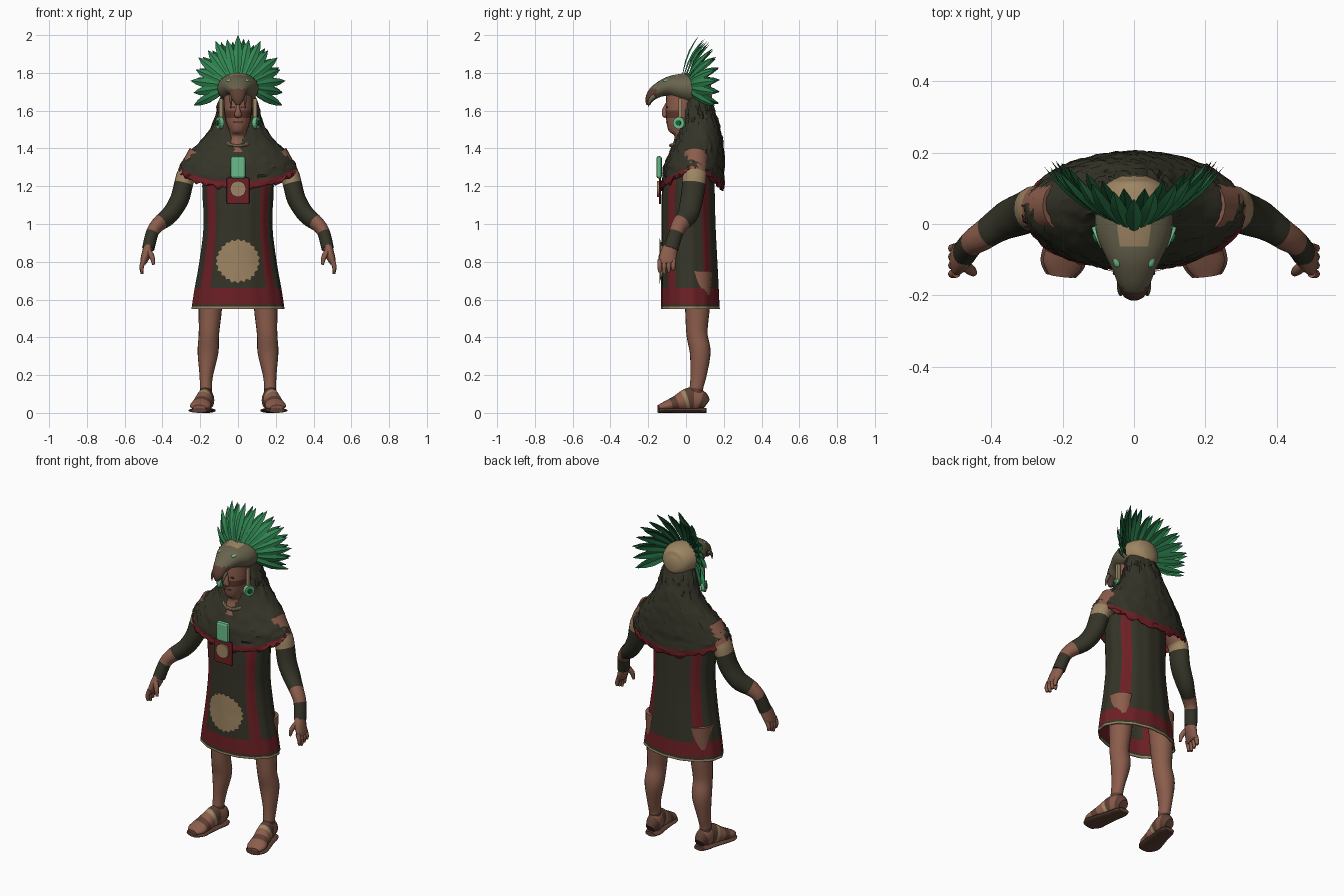
import bpy, bmesh, math, random
from mathutils import Vector

random.seed(4)
if "Cube" in bpy.data.objects:
    bpy.data.objects.remove(bpy.data.objects["Cube"])


def material(name, *rgb):
    m = bpy.data.materials.new(name)
    m.use_nodes = True
    m.diffuse_color = (*rgb, 1)
    m.node_tree.nodes["Principled BSDF"].inputs["Base Color"].default_value = (*rgb, 1)
    return m


DARK = material("dark cloth", .035, .034, .021)
RED = material("red trim", .15, .014, .018)
SKIN = material("skin", .26, .11, .072)
PAINT = material("face paint", .12, .04, .03)
BEIGE = material("beige", .34, .235, .125)
GREEN = material("feather green", .03, .24, .085)
DEEP = material("deep green", .013, .11, .04)
JADE = material("jade", .14, .5, .25)
OLIVE = material("olive grey", .14, .125, .075)
BROWN = material("leather brown", .11, .05, .034)


def make(name, verts, faces, mats, index=None, angle=50):
    me = bpy.data.meshes.new(name)
    me.from_pydata([tuple(v) for v in verts], [], faces)
    for m in mats:
        me.materials.append(m)
    if index:
        me.polygons.foreach_set("material_index", index)
    bm = bmesh.new()
    bm.from_mesh(me)
    bmesh.ops.recalc_face_normals(bm, faces=bm.faces)
    bm.to_mesh(me)
    bm.free()
    ob = bpy.data.objects.new(name, me)
    bpy.context.collection.objects.link(ob)
    bpy.ops.object.select_all(action='DESELECT')
    ob.select_set(True)
    bpy.context.view_layer.objects.active = ob
    bpy.ops.object.shade_smooth_by_angle(angle=math.radians(angle))
    return ob


def resample(rows, sub):
    """Catmull-Rom through the rows; returns (t, row) pairs."""
    out, last = [], len(rows) - 1
    for i in range(last):
        a, b, c, d = (rows[max(0, min(last, i + k))] for k in (-1, 0, 1, 2))
        for s in range(sub):
            f = s / sub
            out.append((i + f, [q + .5 * f * (r - p + f * (2 * p - 5 * q + 4 * r - w + f * (3 * (q - r) + w - p)))
                                for p, q, r, w in zip(a, b, c, d)]))
    return out + [(last, list(rows[-1]))]


def loft(name, rows, mats, rule=None, n=20, sub=4, side=1, flat=False, caps=True, shift=None, angle=50):
    """Skin elliptical rings (x, y, z, half width, half depth) along a path."""
    rings = resample(rows, sub)
    pts = [Vector(r[:3]) for _, r in rings]
    verts, faces, index = [], [], []
    for i, (t, r) in enumerate(rings):
        d = Vector((0, 0, 1)) if flat else (pts[min(i + 1, len(pts) - 1)] - pts[max(i - 1, 0)]).normalized()
        u = (Vector((1, 0, 0)) - d * d.x).normalized()
        v = d.cross(u)
        for j in range(n):
            a = 2 * math.pi * j / n
            p = pts[i] + u * r[3] * math.cos(a) + v * r[4] * math.sin(a)
            if shift:
                p = shift(p, t, a, r)
            verts.append((p.x * side, p.y, p.z))
    for i in range(len(rings) - 1):
        for j in range(n):
            k = (j + 1) % n
            f = (i * n + j, i * n + k, (i + 1) * n + k, (i + 1) * n + j)
            faces.append(f)
            c = sum((Vector(verts[q]) for q in f), Vector()) / 4
            index.append(rule((rings[i][0] + rings[i + 1][0]) / 2, (j + .5) * 360 / n, c) if rule else 0)
    if caps:
        faces += [tuple(range(n)), tuple(range(len(verts) - n, len(verts)))]
        index += [index[0], index[-1]]
    return make(name, verts, faces, mats, index, angle)


def upright(rows):
    """(z, half width, front y, back y) to ring rows."""
    return [(0, (f + b) / 2, z, w, (b - f) / 2) for z, w, f, b in rows]


def block(name, loc, size, mat, bevel=.008):
    bpy.ops.mesh.primitive_cube_add(size=1, location=loc)
    ob = bpy.context.object
    ob.name, ob.scale = name, size
    bpy.ops.object.transform_apply(location=False, rotation=False)
    ob.data.materials.append(mat)
    mod = ob.modifiers.new("bevel", 'BEVEL')
    mod.width, mod.segments = bevel, 2
    return ob


def disc(name, loc, radius, depth, mat, rot, n=20):
    bpy.ops.mesh.primitive_cylinder_add(vertices=n, radius=radius, depth=depth, location=loc, rotation=rot)
    bpy.context.object.name = name
    bpy.context.object.data.materials.append(mat)


def ball(name, loc, size, mat):
    bpy.ops.mesh.primitive_uv_sphere_add(segments=14, ring_count=8, location=loc)
    ob = bpy.context.object
    ob.name, ob.scale = name, size
    ob.data.materials.append(mat)
    bpy.ops.object.shade_smooth()


# Robe with hem bands and four corner stripes
def robe_rule(t, ang, c):
    a = abs((ang + 90) % 180 - 90)
    if c.z < .562:
        return 2
    if c.z < .575:
        return 0
    return 1 if c.z < .66 or 30 < a < 50 else 0


def pleat(p, t, a, r):
    k = .012 * math.sin(14 * a)
    return Vector((p.x * (1 + k), p.y + (p.y - r[1]) * k, p.z))


robe = loft("robe", upright([(.55, .245, -.132, .178), (.562, .243, -.132, .177), (.575, .241, -.132, .176),
                             (.66, .228, -.131, .172), (.8, .203, -.13, .165), (1, .18, -.128, .155),
                             (1.2, .188, -.125, .15), (1.35, .17, -.09, .14), (1.42, .09, -.04, .1)]),
            [DARK, RED, BEIGE], robe_rule, n=72, sub=3, flat=True, caps=False, shift=pleat)
robe.modifiers.new("thickness", 'SOLIDIFY').thickness = .006

# Sunburst plate following the robe front
sun_v, sun_f, n = [], [], 44
for i, rad in enumerate((.01, .05, .085, .108)):
    for j in range(n):
        q = rad + (.012 * (j % 2) if i == 3 else 0)
        x, z = q * math.cos(2 * math.pi * j / n), .805 + q * math.sin(2 * math.pi * j / n)
        w = .2 + max(0, .8 - z) * .18
        sun_v.append((x, .017 - .147 * math.sqrt(1 - (x / w) ** 2) - .009, z))
        if i:
            k = (j + 1) % n
            sun_f.append((i * n - n + j, i * n - n + k, i * n + k, i * n + j))
sun_f.append(tuple(range(n)))
make("sunburst", sun_v, sun_f, [BEIGE])


# Hooded cape with ragged red edge
def drape(p, t, a, r):
    low = max(0, (t - 3) / 4)
    p.z -= low * .1 * abs(math.sin(a)) ** 1.3
    g = random.uniform(-.006, .006) if t > .5 else 0
    p.x += g * math.cos(a)
    p.y += g * math.sin(a)
    p.z += random.uniform(-.012, .012) * (t > 6.6)
    return p


cape = loft("hooded_cape", upright([(1.71, .08, .0, .11), (1.62, .11, -.015, .145), (1.54, .13, -.025, .172),
                                    (1.46, .178, -.05, .192), (1.4, .24, -.088, .2), (1.35, .282, -.118, .202),
                                    (1.315, .305, -.126, .202), (1.285, .312, -.13, .2)]),
            [DARK, RED], lambda t, a, c: int(t > 6.2), n=72, flat=True, caps=False, shift=drape, angle=35)
cape.modifiers.new("thickness", 'SOLIDIFY').thickness = .008

# Head, face and necklace
loft("head", [(0, -.01, 1.38, .075, .08), (0, 0, 1.46, .055, .06), (0, -.03, 1.49, .045, .06),
              (0, -.03, 1.53, .06, .072), (0, -.025, 1.6, .074, .083), (0, -.02, 1.69, .075, .085)],
     [SKIN, PAINT], lambda t, a, c: int(1.555 < c.z < 1.595 and c.y < -.03), flat=True)
loft("nose", [(0, -.1, 1.635, .008, .01), (0, -.112, 1.6, .013, .016), (0, -.112, 1.575, .02, .014),
              (0, -.105, 1.565, .01, .005)], [SKIN], n=10)
block("mouth", (0, -.099, 1.54), (.045, .012, .01), PAINT, .003)
bpy.ops.mesh.primitive_torus_add(major_radius=.066, minor_radius=.009, major_segments=28, minor_segments=8,
                                 location=(0, -.018, 1.435), rotation=(.3, 0, 0))
bpy.context.object.name = "necklace"
bpy.context.object.data.materials.append(BEIGE)


# Bird-shaped helmet with hooked beak
def helmet_rule(t, a, c):
    if c.y > .045 or (abs(c.x) < .04 and c.y > -.06 and c.z > 1.76):
        return 1
    return 2 if c.y < -.155 and c.z < 1.715 else 0


loft("bird_helmet", [(0, .135, 1.705, .035, .04), (0, .11, 1.705, .08, .075), (0, .05, 1.715, .106, .086),
                     (0, -.02, 1.722, .107, .076), (0, -.08, 1.727, .085, .058), (0, -.13, 1.716, .06, .042),
                     (0, -.17, 1.692, .044, .033), (0, -.194, 1.66, .032, .022), (0, -.2, 1.63, .012, .01)],
     [OLIVE, BEIGE, BROWN], helmet_rule, n=28)


# Feather crest
def feather(verts, faces, base, tip, width):
    d = (tip - base).normalized()
    s = d.cross(Vector((0, -1, 0))).normalized()
    up = s.cross(d)
    b = len(verts)
    for f, w in ((0, .35), (.35, .85), (.6, 1), (.82, .65), (1, .03)):
        c = base.lerp(tip, f) + up * .012 * math.sin(math.pi * f)
        verts += [c - s * w * width, c + up * .008 * w, c + s * w * width]
    for i in range(4):
        q = b + i * 3
        faces += [(q, q + 1, q + 4, q + 3), (q + 1, q + 2, q + 5, q + 4)]


for name, mat, count, back, reach in (("front_feathers", GREEN, 17, 0, 1), ("back_feathers", DEEP, 16, .018, .93)):
    fv, ff = [], []
    for i in range(count):
        a = math.radians(112) * (2 * i / (count - 1) - 1)
        sx, cz = math.sin(a), math.cos(a)
        q = reach * (1 if i % 2 == 0 else .94)
        base = Vector((.07 * sx, -.02 + back + .03 * abs(sx), 1.73 + .05 * cz))
        tip = Vector((.252 * sx * q, .07 + back + .09 * abs(sx), 1.73 + .27 * cz * q))
        feather(fv, ff, base, tip, .024)
    make(name, fv, ff, [mat], angle=25)

# Chest pendant
block("pendant_backing", (0, -.138, 1.175), (.12, .012, .14), RED)
block("pendant_jade", (0, -.142, 1.3), (.08, .03, .12), JADE, .014)
disc("pendant_disc", (0, -.147, 1.185), .042, .014, BEIGE, (math.pi / 2, 0, 0))


def arm_rule(t, a, c):
    return 1 if 1 < t < 2 else 2 if 2 < t < 4.8 or t > 6 else 0


# Mirrored parts
for s, side in ((1, "left"), (-1, "right")):
    block(side + "_eye", (s * .03, -.1, 1.618), (.024, .012, .009), PAINT, .003)
    block(side + "_ear_strap", (s * .09, -.03, 1.6), (.022, .02, .13), BEIGE, .005)
    disc(side + "_ear_spool", (s * .097, -.035, 1.535), .032, .022, JADE, (0, math.pi / 2, s * -.4))
    disc(side + "_ear_spool_hub", (s * .101, -.037, 1.535), .014, .026, DEEP, (0, math.pi / 2, s * -.4))
    ball(side + "_helmet_eye", (s * .045, -.1, 1.757), (.014, .022, .01), JADE)
    loft(side + "_beak_hook", [(.038, -.165, 1.68, .01, .014), (.038, -.19, 1.655, .008, .01),
                               (.036, -.2, 1.622, .002, .002)], [OLIVE], n=8, side=s)
    loft(side + "_arm", [(.2, .05, 1.36, .07, .07), (.27, .045, 1.265, .052, .064), (.287, .042, 1.215, .05, .062),
                         (.31, .03, 1.13, .05, .06), (.36, .01, 1.05, .046, .055), (.42, -.03, 1, .038, .045),
                         (.453, -.052, .955, .034, .038), (.475, -.08, .87, .033, .04)],
         [SKIN, BEIGE, DARK], arm_rule, side=s, sub=5)
    loft(side + "_palm", [(.47, -.075, .89, .026, .034), (.482, -.09, .85, .026, .045),
                          (.498, -.1, .805, .02, .045), (.502, -.1, .79, .014, .04)], [SKIN], n=14, side=s)
    for i in range(4):
        y = -.138 + i * .024
        drop = .735 + .01 * abs(i - 1)
        loft(f"{side}_finger_{i + 1}", [(.498, y, .81, .013, .013), (.51, y - .002, .775, .012, .012),
                                        (.508, y, drop, .007, .008)], [SKIN], n=8, sub=3, side=s)
    loft(side + "_thumb", [(.475, -.115, .86, .016, .016), (.455, -.132, .825, .014, .014),
                           (.447, -.138, .785, .007, .008)], [SKIN], n=8, side=s)
    loft(side + "_leg", [(.14, .06, .75, .072, .078), (.147, .06, .55, .062, .065), (.154, .058, .42, .054, .056),
                         (.159, .075, .32, .055, .055), (.168, .066, .2, .036, .043), (.17, .055, .13, .032, .036),
                         (.17, .052, .06, .036, .042)],
         [SKIN, BROWN], lambda t, a, c: int(.1 < c.z < .125), sub=5, side=s)
    foot = [(.165, .108, .045, .026, .03), (.165, .075, .065, .04, .055), (.175, .02, .072, .042, .062),
            (.19, -.05, .05, .05, .042), (.2, -.11, .035, .055, .026), (.205, -.146, .028, .034, .014)]
    loft(side + "_foot", foot, [SKIN, BROWN, BEIGE],
         lambda t, a, c: 2 if 2.25 < t < 2.5 else int(t < 1 or 1.75 < t < 2.25 or 3 < t < 3.5), side=s)
    loft(side + "_sole", [(x, y, .013, w + .008, .013) for x, y, z, w, h in foot], [BROWN], side=s)
